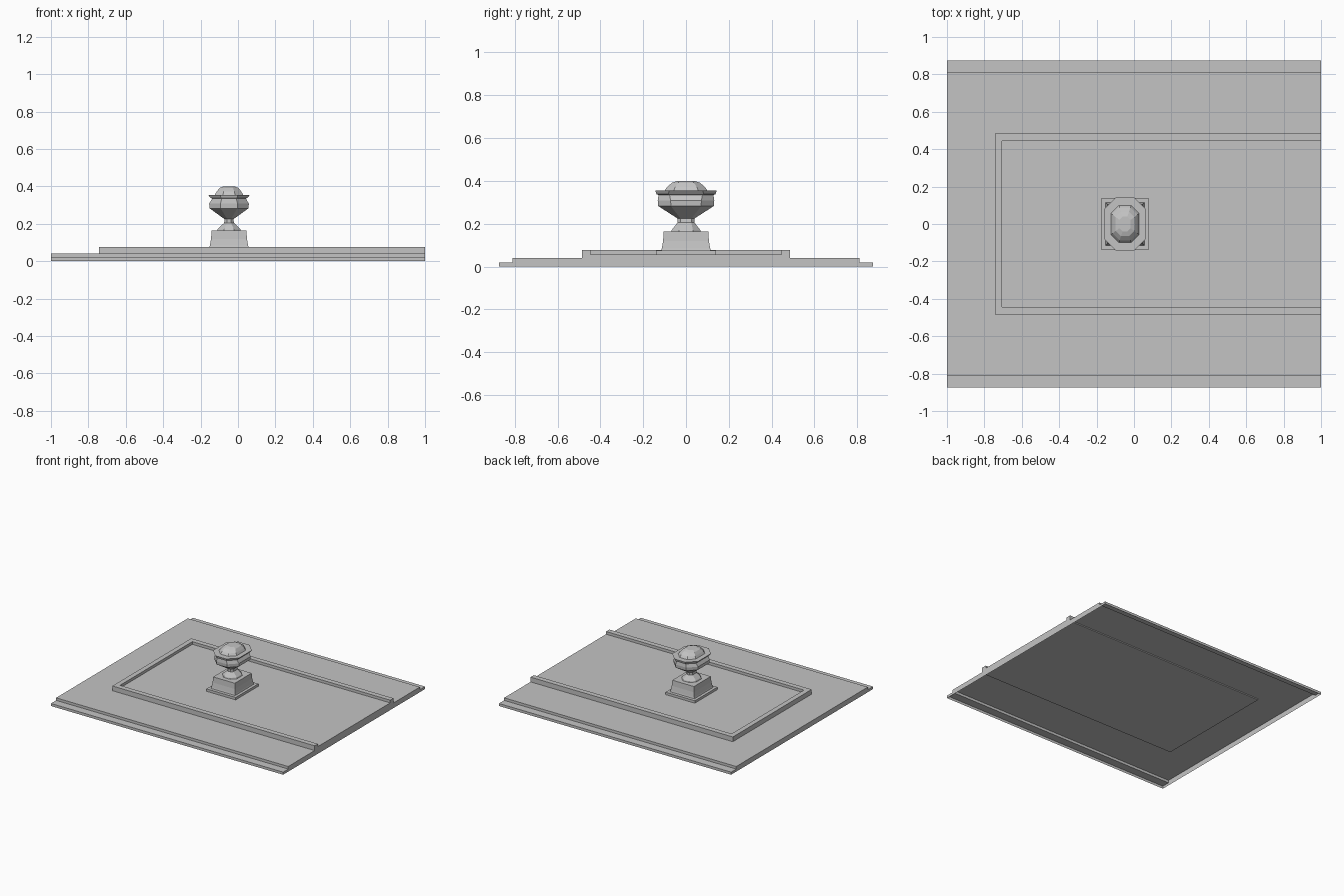
import bpy
import bmesh

cube = bpy.data.objects.get("Cube")
if cube:
    bpy.data.objects.remove(cube, do_unlink=True)

# One stone grey for everything
stone = bpy.data.materials.new("stone_grey")
stone.use_nodes = True
GREY = (0.55, 0.55, 0.55, 1)
stone.diffuse_color = GREY
stone.node_tree.nodes["Principled BSDF"].inputs["Base Color"].default_value = GREY

CX = -0.048  # ornament axis


def finish(name, bm):
    bmesh.ops.recalc_face_normals(bm, faces=bm.faces[:])
    mesh = bpy.data.meshes.new(name)
    bm.to_mesh(mesh)
    bm.free()
    mesh.materials.append(stone)
    obj = bpy.data.objects.new(name, mesh)
    bpy.context.collection.objects.link(obj)
    return obj


def skin(name, rings, cap_start=True, cap_end=True, skip=()):
    """Bridge a list of matching point rings; skip leaves out side faces."""
    bm = bmesh.new()
    loops = [[bm.verts.new(p) for p in ring] for ring in rings]
    n = len(loops[0])
    for a, b in zip(loops, loops[1:]):
        for i in range(n):
            if i not in skip:
                j = (i + 1) % n
                bm.faces.new((a[i], a[j], b[j], b[i]))
    if cap_start:
        bm.faces.new(loops[0][::-1])
    if cap_end:
        bm.faces.new(loops[-1])
    return finish(name, bm)


def rect(z, hx, hy):
    return [(CX + sx * hx, sy * hy, z)
            for sx, sy in ((-1, -1), (1, -1), (1, 1), (-1, 1))]


def octagon(z, hx, hy):
    """Rectangle with chamfered corners."""
    c = hx * 0.57
    pts = [(hx, c - hy), (hx, hy - c), (hx - c, hy), (c - hx, hy),
           (-hx, hy - c), (-hx, c - hy), (c - hx, -hy), (hx - c, -hy)]
    return [(CX + x, y, z) for x, y in pts]


# Stepped base slab, hollow underneath
half = [(0.873, 0), (0.873, 0.02), (0.81, 0.02), (0.81, 0.04)]
section = half + [(-y, z) for y, z in reversed(half)]
skin("base_slab", [[(x, y, z) for y, z in section] for x in (-1, 1)],
     skip=(len(section) - 1,))

# Raised border, open at the +x end
outer = [(1, -0.485), (-0.743, -0.485), (-0.743, 0.485), (1, 0.485)]
inner = [(1, 0.445), (-0.705, 0.445), (-0.705, -0.445), (1, -0.445)]
skin("panel_border", [[(x, y, z) for x, y in outer + inner] for z in (0.032, 0.077)])

# Panel floor inside the border
skin("panel_floor", [[(x, y, z) for x, y in inner] for z in (0.032, 0.056)])

# Plinth: flat foot plate and flared block
skin("foot_plate", [rect(z, 0.126, 0.14) for z in (0.05, 0.075)])
block = [(0.07, 0.106, 0.117), (0.085, 0.102, 0.113),
         (0.12, 0.096, 0.107), (0.163, 0.093, 0.104)]
skin("plinth_block", [rect(*level) for level in block])

# Finial: neck, bowl, belt, flange and faceted crown
finial = [
    (0.16, 0.064, 0.07), (0.172, 0.06, 0.066), (0.205, 0.026, 0.04),
    (0.225, 0.024, 0.04), (0.283, 0.104, 0.13), (0.308, 0.106, 0.132),
    (0.335, 0.09, 0.128), (0.338, 0.098, 0.138), (0.355, 0.112, 0.143),
    (0.355, 0.076, 0.1), (0.372, 0.066, 0.088), (0.392, 0.05, 0.065),
    (0.4, 0.03, 0.04),
]
skin("finial", [octagon(*level) for level in finial])
